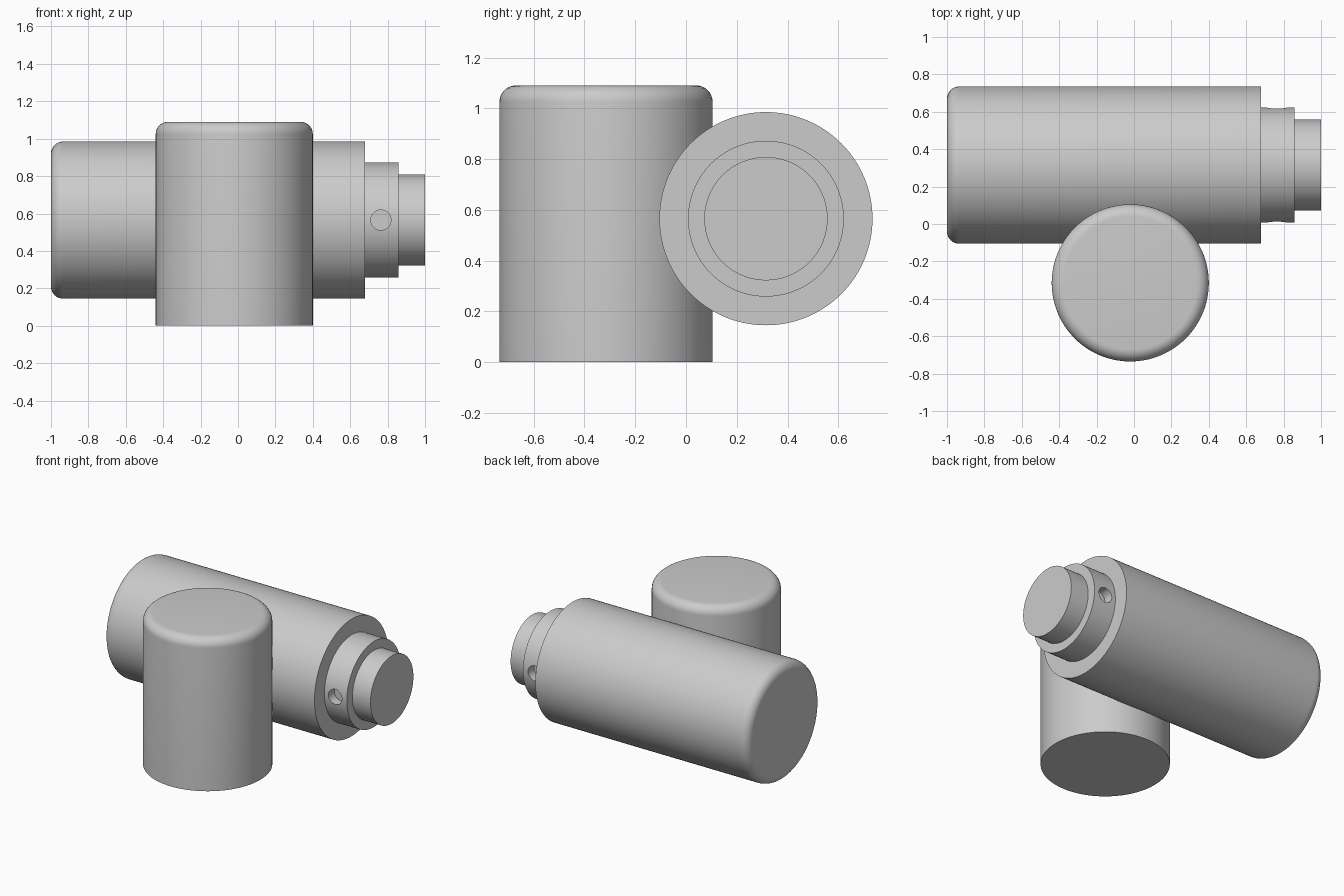
import bpy, bmesh, math
from mathutils import Matrix, Vector

cube = bpy.data.objects.get("Cube")
if cube:
    bpy.data.objects.remove(cube, do_unlink=True)

grey = bpy.data.materials.new("plain grey")
grey.use_nodes = True
colour = (0.6, 0.6, 0.6, 1)
grey.diffuse_color = colour
grey.node_tree.nodes["Principled BSDF"].inputs["Base Color"].default_value = colour

RADIUS, ROUND = 0.42, 0.065
BODY_Y, BODY_Z = 0.315, 0.565


def rounded_edge(end, direction, steps=8):
    """Radius/height points of a rounded rim, from the side to the end cap."""
    arc = [math.pi / 2 * i / steps for i in range(steps + 1)]
    return [(RADIUS - ROUND + ROUND * math.cos(a),
             end - direction * (ROUND - ROUND * math.sin(a))) for a in arc]


def lathe(name, profile, location, rotation=(0, 0, 0), sides=128):
    """Closed solid of revolution around local z."""
    bm = bmesh.new()
    rings = []
    for r, z in profile:
        angles = [math.tau * i / sides for i in range(sides)]
        rings.append([bm.verts.new((r * math.cos(a), r * math.sin(a), z)) for a in angles])
    for low, high in zip(rings, rings[1:]):
        for i in range(sides):
            j = (i + 1) % sides
            bm.faces.new((low[i], low[j], high[j], high[i]))
    bm.faces.new(rings[0][::-1])
    bm.faces.new(rings[-1])
    bmesh.ops.recalc_face_normals(bm, faces=bm.faces)
    mesh = bpy.data.meshes.new(name)
    bm.to_mesh(mesh)
    bm.free()
    mesh.materials.append(grey)
    obj = bpy.data.objects.new(name, mesh)
    bpy.context.collection.objects.link(obj)
    obj.location, obj.rotation_euler = location, rotation
    return obj


def smooth(obj):
    bpy.ops.object.select_all(action='DESELECT')
    obj.select_set(True)
    bpy.context.view_layer.objects.active = obj
    bpy.ops.object.shade_smooth_by_angle(angle=math.radians(30))


# Upright cylinder with a rounded top rim
upright = lathe("upright_cylinder", [(RADIUS, 0)] + rounded_edge(1.09, 1),
                (-0.02, -BODY_Y, 0))

# Lying cylinder: rounded left rim, then the stepped neck and end stub
steps = [(RADIUS, 0.68), (0.307, 0.68), (0.307, 0.857), (0.243, 0.857), (0.243, 1)]
lying = lathe("stepped_cylinder", rounded_edge(-1, -1)[::-1] + steps,
              (0, BODY_Y, BODY_Z), (0, math.pi / 2, 0))

# Blind holes in the front and back of the neck
for side, label in ((-1, "front"), (1, "back")):
    cutter = lathe(label + "_hole_cutter", [(0.054, -0.07), (0.054, 0.1)],
                   (0.764, BODY_Y + side * 0.307, BODY_Z),
                   (-side * math.pi / 2, 0, 0), 48)
    cutter.hide_render = True
    cut = lying.modifiers.new(label + "_hole", 'BOOLEAN')
    cut.operation, cut.solver, cut.object = 'DIFFERENCE', 'EXACT', cutter
    bpy.context.view_layer.objects.active = lying
    bpy.ops.object.modifier_apply(modifier=cut.name)
    bpy.data.objects.remove(cutter, do_unlink=True)

for part in (upright, lying):
    smooth(part)
